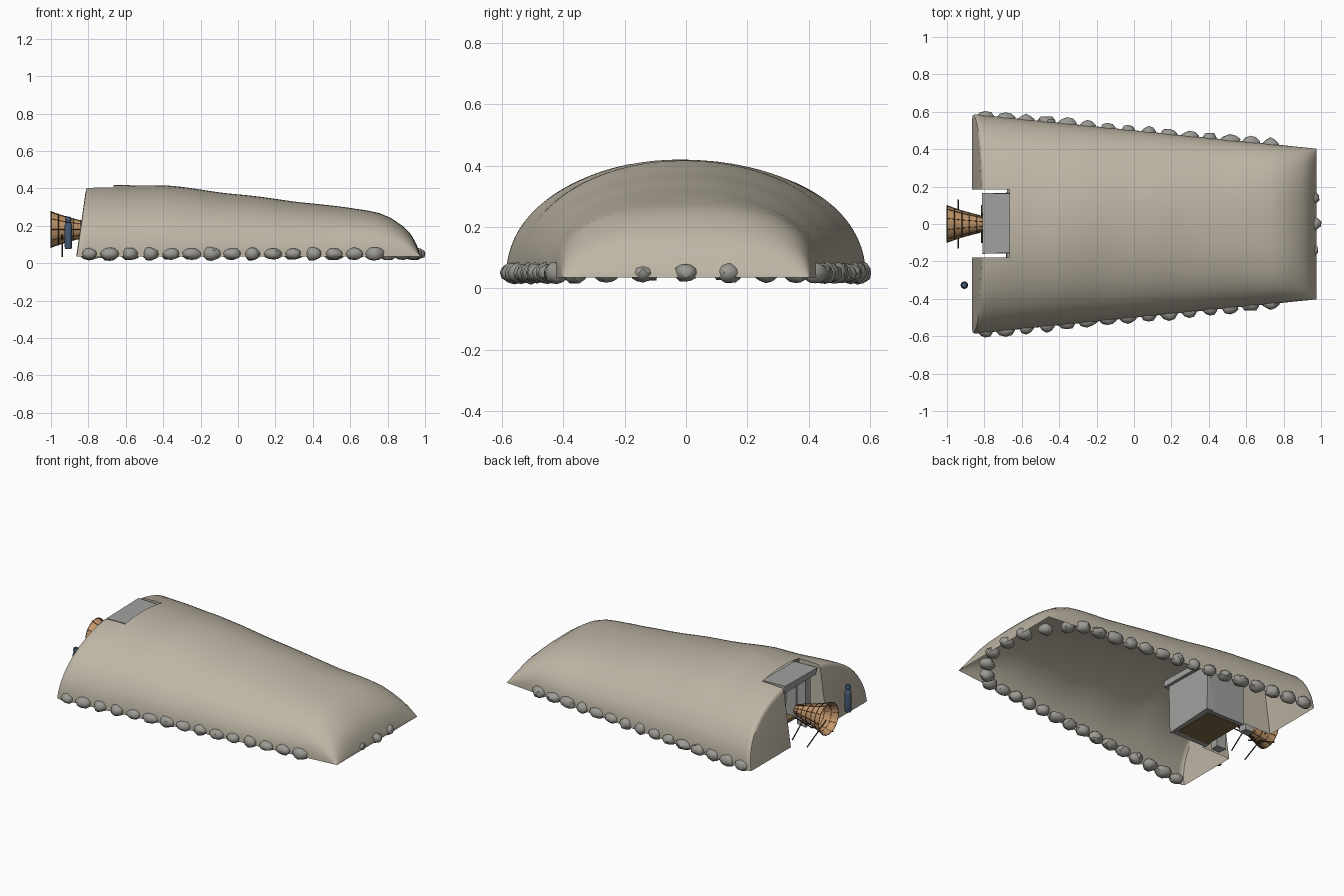
import bpy, bmesh, math, random
from mathutils import Vector, Matrix

if "Cube" in bpy.data.objects:
    bpy.data.objects.remove(bpy.data.objects["Cube"])
random.seed(4)


def material(name, col):
    m = bpy.data.materials.new(name)
    m.diffuse_color = (*col, 1)
    m.use_nodes = True
    m.node_tree.nodes["Principled BSDF"].inputs["Base Color"].default_value = m.diffuse_color
    return m


EARTH = material("earth", (0.52, 0.47, 0.38))
STONE = material("stone", (0.33, 0.32, 0.29))
SLAB = material("slab", (0.36, 0.36, 0.35))
SOIL = material("soil", (0.2, 0.14, 0.06))
WICKER = material("wicker", (0.55, 0.31, 0.15))
TWIG = material("twig", (0.09, 0.05, 0.025))
BLUE = material("blue", (0.06, 0.1, 0.17))


def make(name, bm, mat, smooth=None):
    bmesh.ops.recalc_face_normals(bm, faces=bm.faces)
    me = bpy.data.meshes.new(name)
    bm.to_mesh(me)
    bm.free()
    ob = bpy.data.objects.new(name, me)
    bpy.context.collection.objects.link(ob)
    if mat:
        me.materials.append(mat)
    if smooth:
        shade(ob, smooth)
    return ob


def shade(ob, deg):
    bpy.ops.object.select_all(action='DESELECT')
    ob.select_set(True)
    bpy.context.view_layer.objects.active = ob
    bpy.ops.object.shade_smooth_by_angle(angle=math.radians(deg))


def box(name, x, y, z, mat, jitter=0.0):
    bm = bmesh.new()
    bmesh.ops.create_cube(bm, size=1)
    for v in bm.verts:
        for i, (a, b) in enumerate((x, y, z)):
            v.co[i] = (a + b) / 2 + v.co[i] * (b - a) + random.uniform(-jitter, jitter)
    return make(name, bm, mat)


def rods(name, paths, r, mat):
    cu = bpy.data.curves.new(name, 'CURVE')
    cu.dimensions = '3D'
    cu.bevel_depth, cu.bevel_resolution, cu.use_fill_caps = r, 1, True
    for pts, closed in paths:
        s = cu.splines.new('POLY')
        s.points.add(len(pts) - 1)
        for p, c in zip(s.points, pts):
            p.co = (*c, 1)
        s.use_cyclic_u = closed
    ob = bpy.data.objects.new(name, cu)
    bpy.context.collection.objects.link(ob)
    cu.materials.append(mat)


def lerp_table(t, x):
    for (a, p), (b, q) in zip(t, t[1:]):
        if x <= b:
            f = max(0, (x - a) / (b - a))
            return p + (q - p) * f
    return t[-1][1]


# Mound: lofted cross-sections along x
Z0 = 0.035
RIDGE = [(-.87, .415), (-.4, .415), (-.2, .39), (0, .368), (.2, .342), (.4, .322), (.55, .302),
         (.7, .283), (.76, .27), (.82, .243), (.88, .2), (.92, .16), (.95, .112), (.97, .06), (.976, .04)]
N = 40
bm = bmesh.new()
rows = []
stations = [-.865, -.862, -.85] + [-.83 + .04 * i for i in range(40)] + [.76, .79, .82, .85, .88, .9, .92, .94, .955, .97, .976]
for k, x in enumerate(stations):
    h = lerp_table(RIDGE, x) - Z0
    w = .588 - .185 * (x + .865) / 1.84
    inset = (.022, .008, 0)[k] if k < 3 else 0
    e = 2 / (2.15 + .5 * max(0, min(1, (x - .5) / .4)))
    row = []
    for j in range(N + 1):
        a = math.pi * j / N
        c, s = math.cos(a), math.sin(a)
        y = (w - inset) * math.copysign(abs(c) ** e, c)
        z = (h - inset) * max(s, 0) ** e
        bump = .006 * math.sin(6 * x + 3 * y) * math.sin(9 * x - 5 * y + 1)
        z *= 1 + bump * 2.5
        lean = .055 * z / .38 * max(0, 1 - (x + .865) / .25)
        row.append(bm.verts.new((x + lean, y, Z0 + z)))
    rows.append(row)
for r, q in zip(rows, rows[1:]):
    for j in range(N):
        bm.faces.new((r[j], r[j + 1], q[j + 1], q[j]))
    bm.faces.new((r[0], q[0], q[N], r[N]))
bm.faces.new(rows[0])
bm.faces.new(rows[-1])
mound = make("mound", bm, EARTH)

# Forecourt notch, then open underside
cutter = box("forecourt_cutter", (-1.1, -.665), (-.18, .185), (-.2, .7), None)
cutter.hide_render = True
mod = mound.modifiers.new("notch", 'BOOLEAN')
mod.operation, mod.solver, mod.object = 'DIFFERENCE', 'EXACT', cutter
dg = bpy.context.evaluated_depsgraph_get()
mound_mesh = bpy.data.meshes.new_from_object(mound.evaluated_get(dg))
mound.modifiers.clear()
mound.data = mound_mesh
bpy.data.objects.remove(cutter)
bm = bmesh.new()
bm.from_mesh(mound_mesh)
low = [f for f in bm.faces if all(v.co.z < Z0 + .002 for v in f.verts)]
inner = [f for f in bm.faces if all(abs(v.co.x + .665) < .001 for v in f.verts)]
bmesh.ops.delete(bm, geom=low + inner, context='FACES')
bm.to_mesh(mound_mesh)
bm.free()
shade(mound, 40)


# Kerb stones
def stone(i, x, y, z=.05):
    bm = bmesh.new()
    bmesh.ops.create_icosphere(bm, subdivisions=2, radius=1)
    sx, sy, sz = random.uniform(.04, .055), random.uniform(.034, .044), random.uniform(.03, .038)
    ph = random.uniform(0, 6)
    for v in bm.verts:
        c = v.co.copy()
        k = 1 + .1 * math.sin(4 * c.x + ph) * math.cos(3 * c.y + 2 * ph) + random.uniform(-.05, .05)
        v.co = Vector((x + c.x * sx * k, y + c.y * sy * k, max(0, z + c.z * sz * k)))
    make(f"kerb_stone_{i}", bm, STONE, 35)


spots = []
for i in range(15):
    x = -.795 + i * .109
    for s in (1, -1):
        spots.append((x, s * (.57 - .098 * (x + .8))))
spots += [(.8, .36), (.8, -.36), (.88, .26), (.88, -.26), (.94, .14), (.94, -.14), (.953, 0)]
for i, p in enumerate(spots):
    stone(i, *p)

# Stone chamber and portal
box("chamber_back_slab", (-.45, -.41), (-.17, .17), (.04, .35), SLAB, .005)
for n, s in (("left", 1), ("right", -1)):
    y = sorted((s * .13, s * .17))
    box(f"chamber_{n}_slab", (-.68, -.43), y, (.04, .35), SLAB, .005)
    box(f"portal_{n}_post", (-.77, -.71), sorted((s * .1, s * .15)), (.03, .35), SLAB, .005)
box("chamber_floor", (-.67, -.44), (-.14, .14), (.04, .06), SOIL)
box("chamber_capstone", (-.68, -.39), (-.19, .19), (.335, .375), SLAB, .006)
box("portal_roof_slab", (-.805, -.655), (-.16, .165), (.345, .4), SLAB, .008)

# Wicker cone
CONE = [(-1.0, .098), (-.96, .083), (-.92, .07), (-.88, .059), (-.84, .049), (-.8, .036), (-.775, .028)]
CZ, M = .18, 20


def ring(x, r, n=M):
    return [(x, r * math.cos(2 * math.pi * i / n), CZ + r * math.sin(2 * math.pi * i / n)) for i in range(n)]


bm = bmesh.new()
loops = [[bm.verts.new(p) for p in ring(x, r)] for x, r in CONE]
for a, b in zip(loops, loops[1:]):
    for i in range(M):
        bm.faces.new((a[i], a[(i + 1) % M], b[(i + 1) % M], b[i]))
bm.faces.new(loops[-1])
make("wicker_cone", bm, WICKER, 40)
hoops = [(ring(x, r + .001), True) for x, r in CONE]
ribs = [([ring(x, r + .001)[i] for x, r in CONE], False) for i in range(0, M, 2)]
rods("wicker_weave", hoops + ribs, .0018, TWIG)

# Crossed trestle legs
legs = []
for x, h, d in ((-.94, .15, .13), (-.815, .17, .1)):
    for s in (1, -1):
        legs.append(([(x, s * d, .035), (x, -s * d * .75, h)], False))
rods("trestle_legs", legs, .004, TWIG)

# Standing figure for scale
bm = bmesh.new()
prof = [(0, .075), (.017, .077), (.02, .09), (.02, .2), (.017, .212), (.01, .217), (.015, .224),
        (.017, .234), (.013, .246), (0, .251)]
vs = [bm.verts.new((r, 0, z)) for r, z in prof]
es = [bm.edges.new(p) for p in zip(vs, vs[1:])]
bmesh.ops.spin(bm, geom=vs + es, cent=(0, 0, 0), axis=(0, 0, 1), angle=2 * math.pi, steps=16, use_duplicate=False)
bmesh.ops.remove_doubles(bm, verts=bm.verts, dist=.0005)
bmesh.ops.translate(bm, verts=bm.verts, vec=(-.907, -.327, 0))
make("scale_figure", bm, BLUE, 50)
